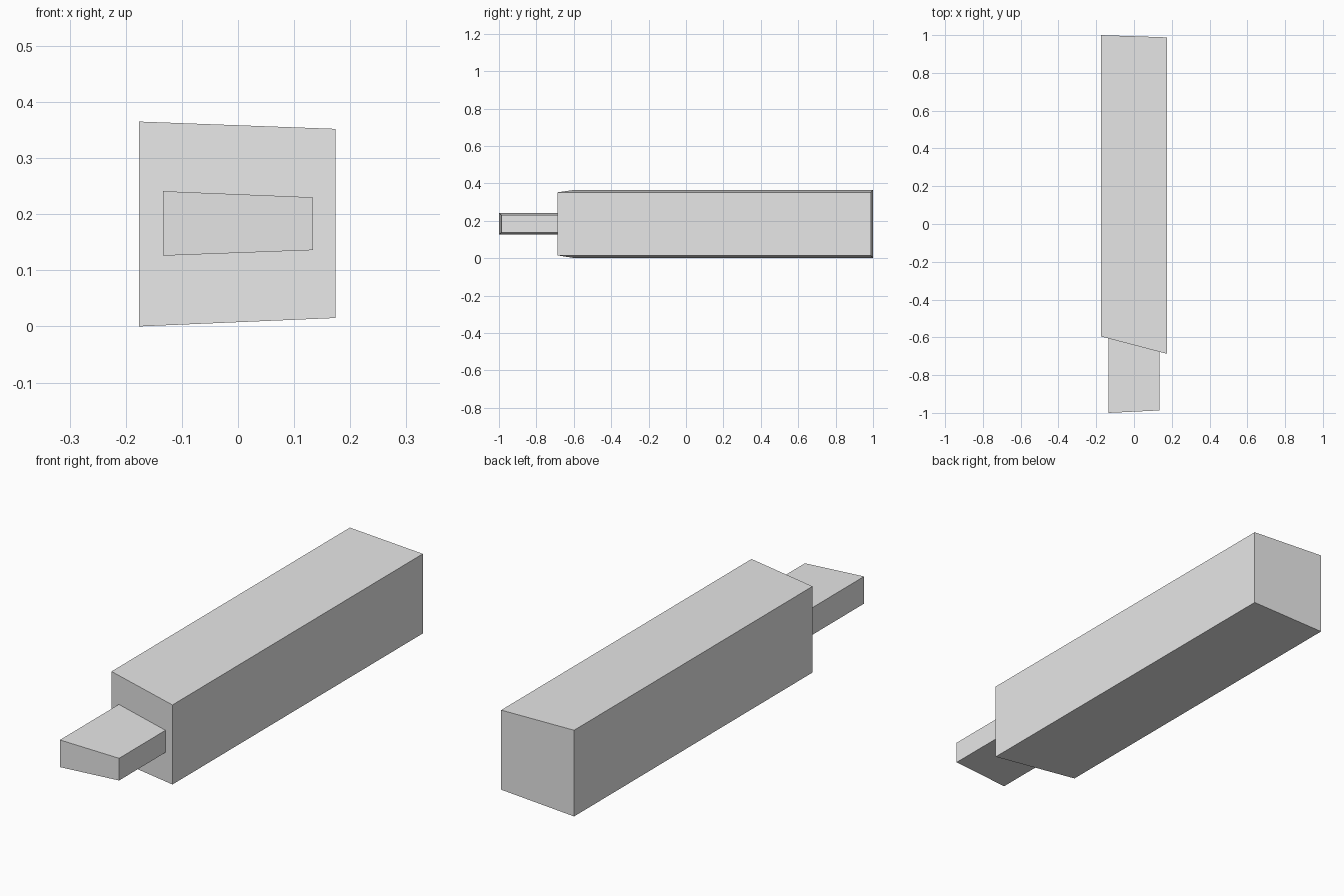
import bpy

cube = bpy.data.objects.get("Cube")
if cube:
    bpy.data.objects.remove(cube, do_unlink=True)

grey = bpy.data.materials.new("plain grey")
grey.use_nodes = True
grey.diffuse_color = (0.8, 0.8, 0.8, 1)
grey.node_tree.nodes["Principled BSDF"].inputs["Base Color"].default_value = grey.diffuse_color


def tapered_block(name, right_side, left_side):
    """Block joining two rectangles, each given as (x, y front, y back, z low, z high)."""
    verts = []
    for x, front, back, low, high in (right_side, left_side):
        verts += [(x, front, low), (x, back, low), (x, back, high), (x, front, high)]
    # Two end rectangles and the four walls between them
    faces = [(3, 2, 1, 0), (4, 5, 6, 7)]
    for i in range(4):
        j = (i + 1) % 4
        faces.append((i, j, j + 4, i + 4))
    mesh = bpy.data.meshes.new(name)
    mesh.from_pydata(verts, [], faces)
    mesh.materials.append(grey)
    obj = bpy.data.objects.new(name, mesh)
    bpy.context.collection.objects.link(obj)
    return obj


# Long body with a slanted front end
tapered_block("body", (-0.176, -0.595, 1.0, 0.0, 0.365), (0.174, -0.687, 0.988, 0.015, 0.352))

# Flat tongue, seated just inside the slanted end
tapered_block("tongue", (-0.134, -1.0, -0.6, 0.126, 0.241), (0.134, -0.987, -0.67, 0.136, 0.23))
